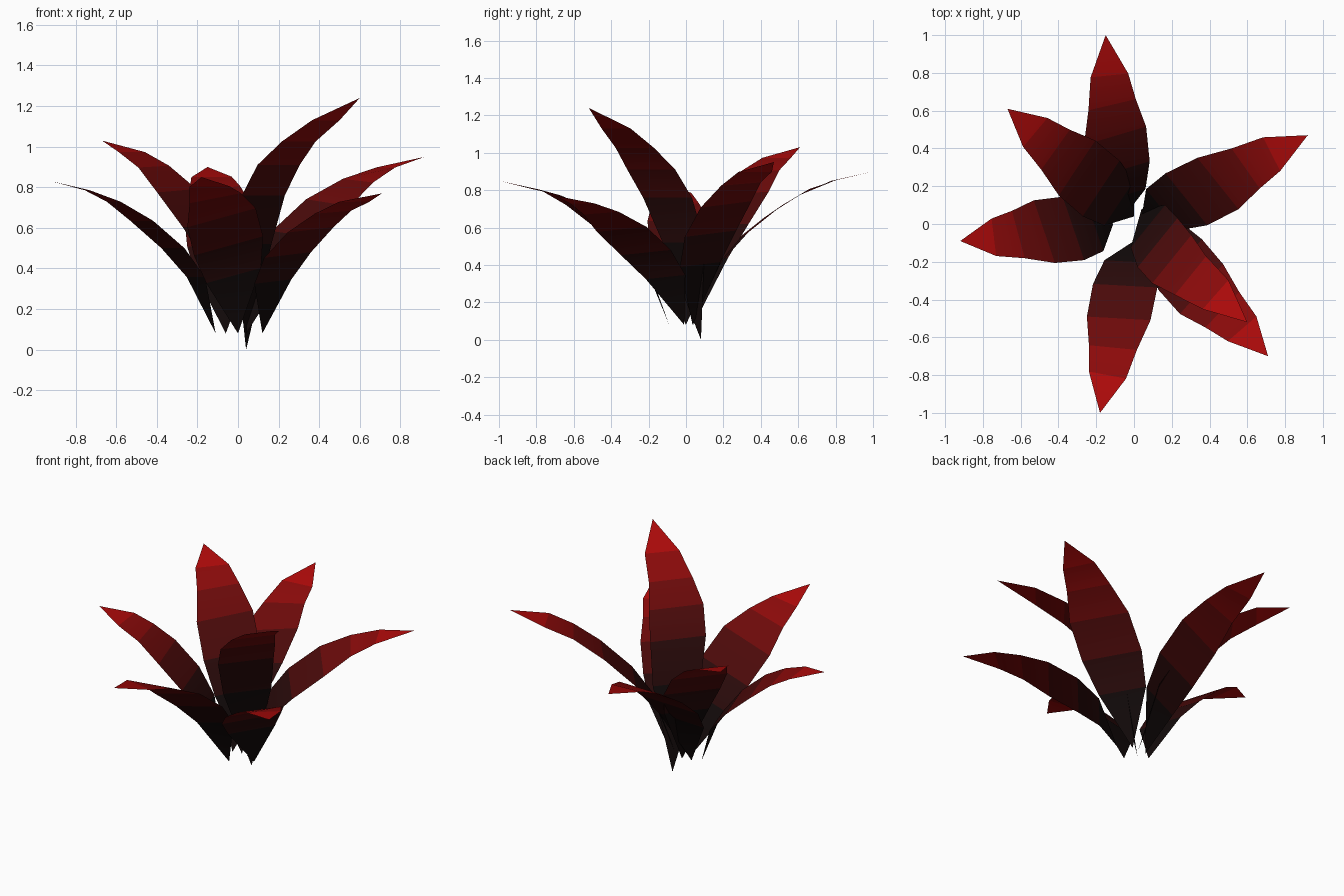
import bpy
from mathutils import Vector

if "Cube" in bpy.data.objects:
    bpy.data.objects.remove(bpy.data.objects["Cube"])

# Leaf outlines: (run, rise, half width, share of twist) from root to tip
ARCHED = [(0, 0, 0, 1), (.12, .37, .14, 1), (.26, .56, .177, 1), (.45, .74, .175, 1),
          (.62, .865, .13, .7), (.78, .94, .10, .05), (1, 1, 0, 0)]
UPRIGHT = [(0, 0, 0, 1), (.11, .42, .145, 1), (.23, .613, .168, 1), (.37, .734, .165, 1),
           (.53, .827, .132, 1), (.73, .911, .103, .7), (1, 1, 0, 0)]

# root, tip, outline, roll (lifts right edge), skew (right edge outward), sideways bow
LEAVES = [
    ("leaf_back", (-.06, .03, .08), (-.15, 1.0, .90), ARCHED, .2, .2, 0),
    ("leaf_right", (.04, .035, .08), (.92, .47, .95), ARCHED, -.10, .22, .02),
    ("leaf_front_right_low", (.12, -.01, .08), (.71, -.70, .77), ARCHED, -.08, .15, .04),
    ("leaf_front_right_tall", (.04, .08, 0), (.60, -.52, 1.24), UPRIGHT, 0, .14, .065),
    ("leaf_front", (0, -.09, .08), (-.18, -1.0, .85), ARCHED, -.28, .14, 0),
    ("leaf_left", (-.11, 0, .08), (-.92, -.09, .83), ARCHED, 0, .22, 0),
    ("leaf_back_left", (0, .04, .08), (-.67, .61, 1.03), ARCHED, .05, .12, 0),
]

# Colour bands running from black root to red tip
bands = []
for i, red in enumerate((.006, .022, .07, .15, .26, .42)):
    mat = bpy.data.materials.new(f"leaf_red_{i}")
    mat.diffuse_color = (red, .003, .003, 1)
    mat.use_nodes = True
    mat.node_tree.nodes["Principled BSDF"].inputs["Base Color"].default_value = mat.diffuse_color
    bands.append(mat)


def make_leaf(name, root, tip, outline, roll, skew, bow):
    root, tip = Vector(root), Vector(tip)
    span = tip - root
    out = Vector((span.x, span.y, 0)).normalized()
    right = Vector((out.y, -out.x, 0))
    verts = [root]
    for run, rise, half, twist in outline[1:-1]:
        side = (right + (out * skew + Vector((0, 0, roll))) * twist).normalized()
        mid = root + Vector((span.x * run, span.y * run, span.z * rise))
        # bow peaks about a third of the way out
        mid += right * bow * 6.75 * run * (1 - run) ** 2
        verts += [mid - side * half, mid + side * half]
    verts.append(tip)
    last = len(verts) - 1
    faces = [(0, 2, 1)]
    faces += [(i, i + 1, i + 3, i + 2) for i in range(1, last - 2, 2)]
    faces.append((last - 2, last - 1, last))
    mesh = bpy.data.meshes.new(name)
    mesh.from_pydata([v[:] for v in verts], [], faces)
    for mat in bands:
        mesh.materials.append(mat)
    for i, poly in enumerate(mesh.polygons):
        poly.material_index = i
        poly.use_smooth = True
    mesh.update()
    obj = bpy.data.objects.new(name, mesh)
    bpy.context.collection.objects.link(obj)


for leaf in LEAVES:
    make_leaf(*leaf)
